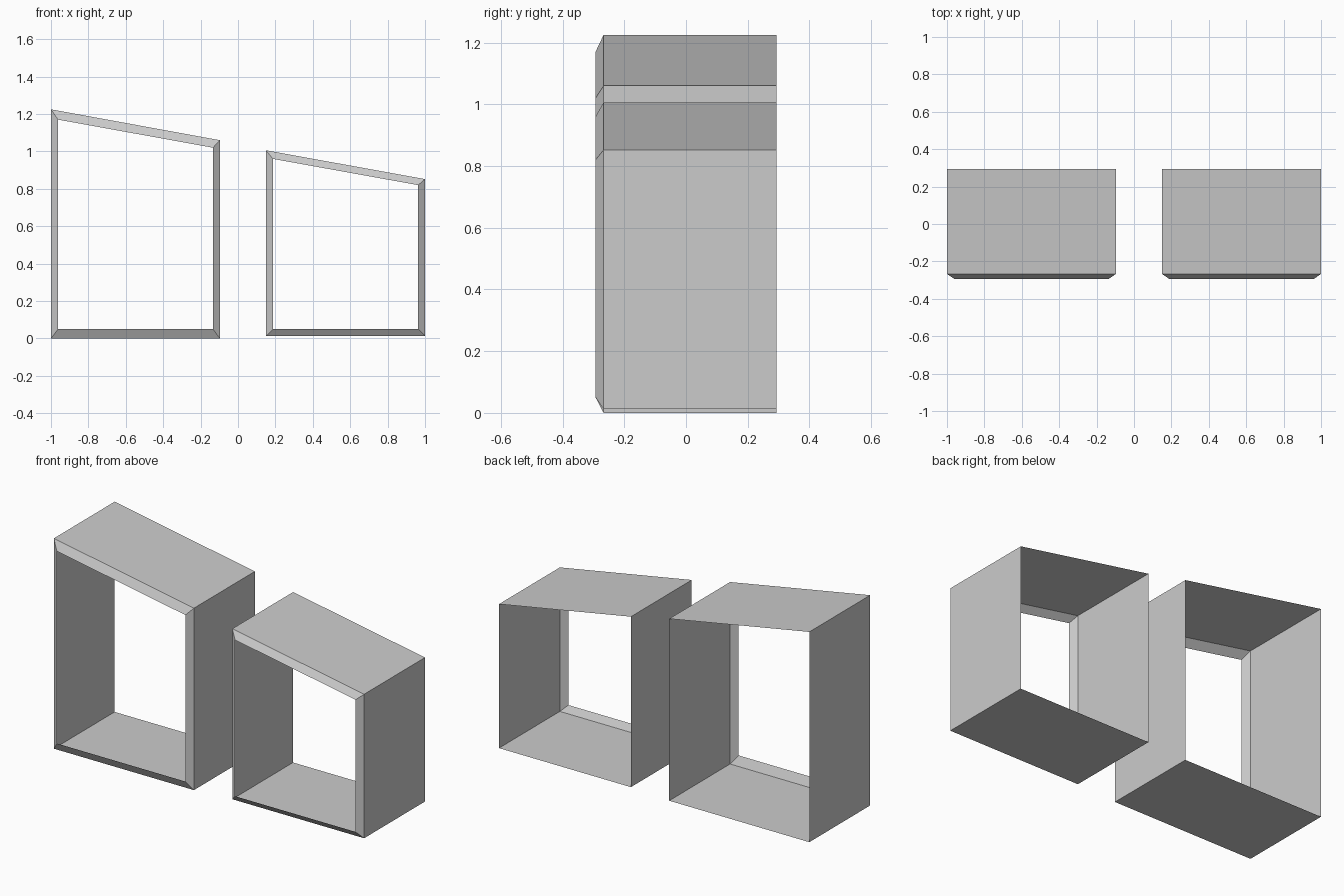
import bpy

if "Cube" in bpy.data.objects:
    bpy.data.objects.remove(bpy.data.objects["Cube"])

BACK, EDGE, FRONT = 0.293, -0.267, -0.293


def make_frame(name, outer, inner):
    """Open four-sided sleeve with a chamfered lip at the front."""
    rings = [(outer, BACK), (outer, EDGE), (inner, FRONT)]
    verts = [(x, y, z) for profile, y in rings for x, z in profile]
    n = len(outer)
    faces = []
    for r in range(len(rings) - 1):
        for i in range(n):
            j = (i + 1) % n
            faces.append((r * n + i, r * n + j, (r + 1) * n + j, (r + 1) * n + i))
    mesh = bpy.data.meshes.new(name)
    mesh.from_pydata(verts, [], faces)
    mesh.update()
    obj = bpy.data.objects.new(name, mesh)
    bpy.context.collection.objects.link(obj)
    return obj


def sloped_profile(x0, x1, z0, z_left, z_right):
    return [(x0, z0), (x1, z0), (x1, z_right), (x0, z_left)]


# Tall frame on the left
make_frame("tall_window_frame",
           sloped_profile(-1.0, -0.097, 0.0, 1.225, 1.06),
           sloped_profile(-0.962, -0.134, 0.05, 1.17, 1.02))

# Short frame on the right
make_frame("short_window_frame",
           sloped_profile(0.15, 1.0, 0.013, 1.006, 0.852),
           sloped_profile(0.187, 0.963, 0.05, 0.96, 0.82))
